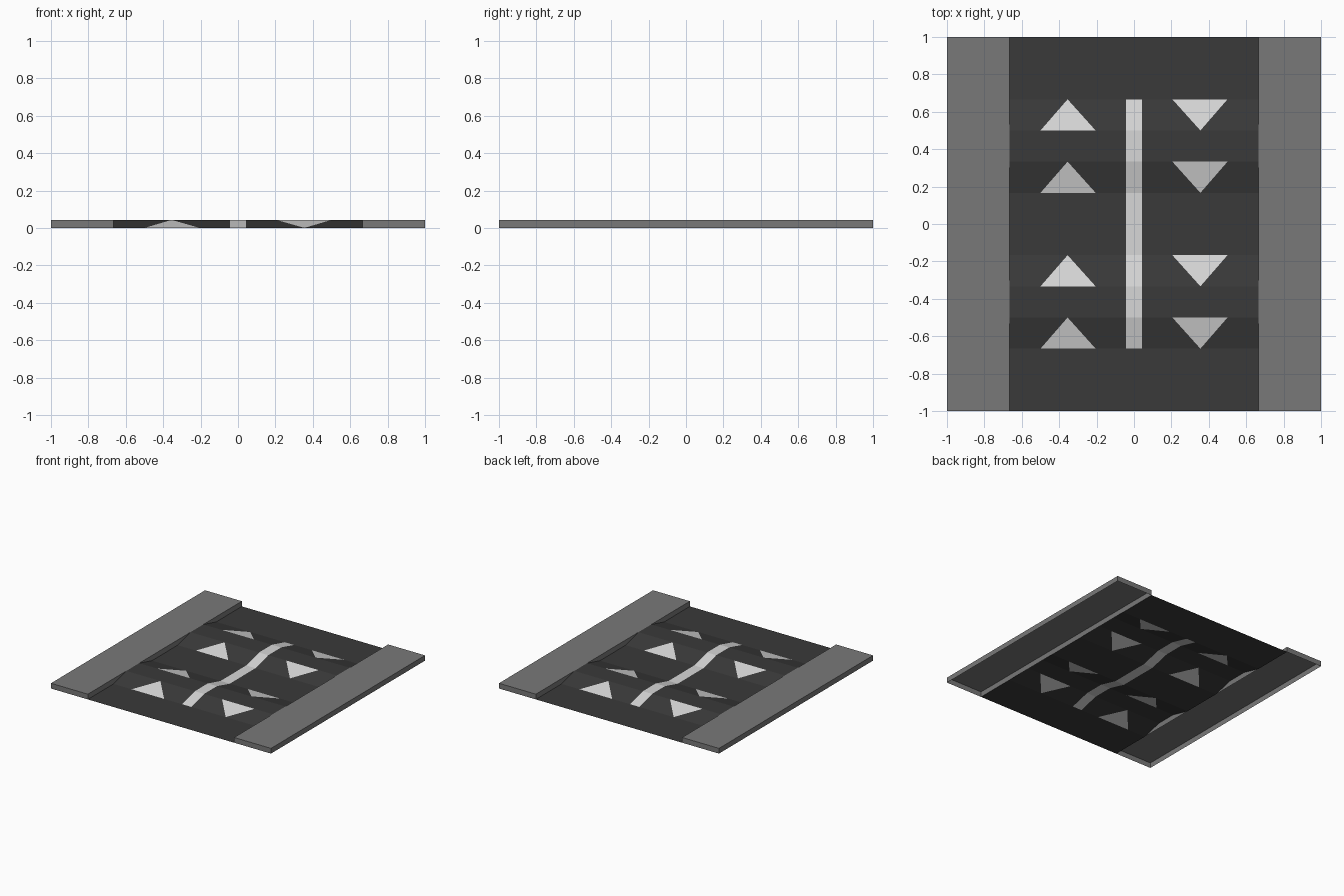
import bpy, bmesh

if "Cube" in bpy.data.objects:
    bpy.data.objects.remove(bpy.data.objects["Cube"])

H = 0.043      # kerb and bump height
W = 0.665      # half width of the road
S = 0.042      # half width of the centre line


def mat(name, v):
    m = bpy.data.materials.new(name)
    m.diffuse_color = (v, v, v, 1)
    m.use_nodes = True
    m.node_tree.nodes["Principled BSDF"].inputs["Base Color"].default_value = m.diffuse_color
    return m


asphalt = mat("asphalt", 0.042)
paint = mat("white_paint", 0.68)
concrete = mat("concrete", 0.19)


def finish(bm, name, mats):
    me = bpy.data.meshes.new(name)
    bm.to_mesh(me)
    bm.free()
    for m in mats:
        me.materials.append(m)
    ob = bpy.data.objects.new(name, me)
    bpy.context.collection.objects.link(ob)
    return ob


# road sheet: two flat-topped bumps, with the markings cut into the surface
bm = bmesh.new()


def face(pts, index=0):
    f = bm.faces.new([bm.verts.new(p) for p in pts])
    f.material_index = index


profile = [(-1, 0), (-2/3, 0), (-1/2, H), (-1/3, H), (-1/6, 0),
           (1/6, 0), (1/3, H), (1/2, H), (2/3, 0), (1, 0)]
# per polygon: x values on the near edge, x values on the far edge, material
plain = [((-W, W), (W, -W), 0)]
lined = [((-W, -S), (-S, -W), 0), ((-S, S), (S, -S), 1), ((S, W), (W, S), 0)]
arrows = [((-W, -.5), (-.355, -W), 0), ((-.5, -.205), (-.355,), 1),
          ((-.205, -S), (-S, -.355), 0), ((-S, S), (S, -S), 1),
          ((S, .355), (.205, S), 0), ((.355,), (.5, .205), 1),
          ((.355, W), (W, .5), 0)]
for (y0, z0), (y1, z1) in zip(profile, profile[1:]):
    if z0 != z1:
        layout = arrows
    elif abs(y0) == 1 or abs(y1) == 1:
        layout = plain
    else:
        layout = lined
    for near, far, index in layout:
        face([(x, y0, z0) for x in near] + [(x, y1, z1) for x in far], index)
bmesh.ops.remove_doubles(bm, verts=bm.verts, dist=1e-5)
finish(bm, "road_with_bumps", [asphalt, paint])

# pavements: boxes left open underneath
for side, name in ((-1, "left_pavement"), (1, "right_pavement")):
    bm = bmesh.new()
    bmesh.ops.create_cube(bm, size=1)
    for v in bm.verts:
        v.co.x = side * (1 + W) / 2 + v.co.x * (1 - W)
        v.co.y *= 2
        v.co.z = (v.co.z + 0.5) * H
    bm.normal_update()
    bottom = [f for f in bm.faces if f.normal.z < -0.5]
    bmesh.ops.delete(bm, geom=bottom, context='FACES_ONLY')
    finish(bm, name, [concrete])
